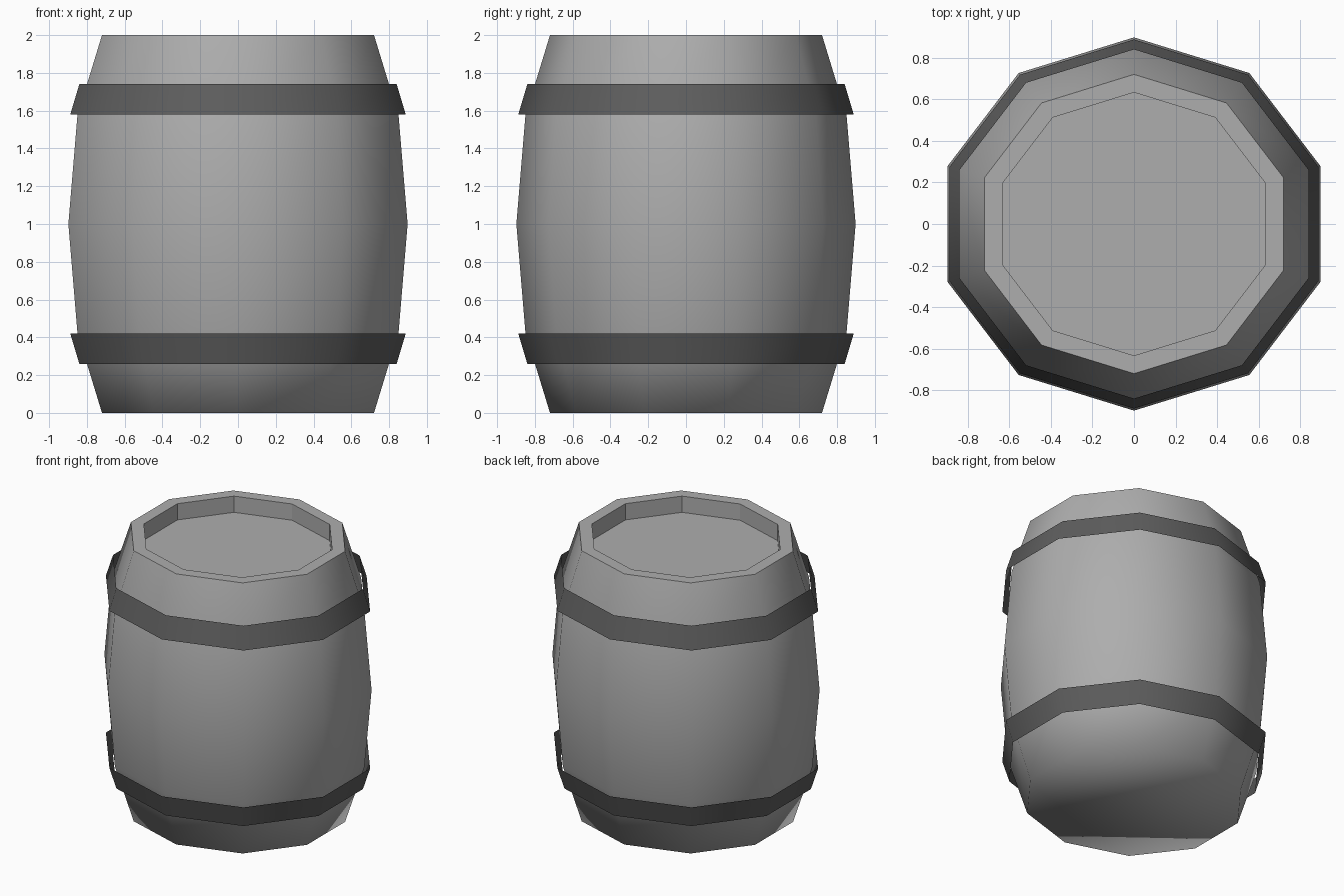
import bpy, bmesh, math

if "Cube" in bpy.data.objects:
    bpy.data.objects.remove(bpy.data.objects["Cube"])

SIDES = 10
X_STRETCH = 1 / math.cos(math.radians(18))  # makes width equal depth


def material(name, value):
    m = bpy.data.materials.new(name)
    m.diffuse_color = (value, value, value, 1)
    m.use_nodes = True
    m.node_tree.nodes["Principled BSDF"].inputs["Base Color"].default_value = m.diffuse_color
    return m


def lathe(name, profile, mat, smooth_rows, cap_bottom=False, cap_top=False):
    """Sweep (radius, z) points around z as a ten-sided shell."""
    bm = bmesh.new()
    rings = []
    for r, z in profile:
        ring = []
        for i in range(SIDES):
            a = math.pi / 2 + i * math.tau / SIDES
            ring.append(bm.verts.new((r * X_STRETCH * math.cos(a), r * math.sin(a), z)))
        rings.append(ring)
    for row, (low, high) in enumerate(zip(rings, rings[1:])):
        for i in range(SIDES):
            j = (i + 1) % SIDES
            face = bm.faces.new((low[i], low[j], high[j], high[i]))
            face.smooth = row < smooth_rows
    if cap_bottom:
        bm.faces.new(rings[0][::-1]).smooth = True
    if cap_top:
        bm.faces.new(rings[-1])
    mesh = bpy.data.meshes.new(name)
    bm.to_mesh(mesh)
    bm.free()
    mesh.materials.append(mat)
    obj = bpy.data.objects.new(name, mesh)
    bpy.context.collection.objects.link(obj)
    return obj


grey = material("barrel grey", 0.42)
dark = material("band dark grey", 0.11)

# Barrel: bulging staves, flat rim, recessed lid
lathe("barrel_body",
      [(0.72, 0), (0.85, 0.425), (0.898, 1), (0.85, 1.575), (0.72, 2),
       (0.633, 2), (0.633, 1.88)],
      grey, smooth_rows=4, cap_bottom=True, cap_top=True)

# Hoops: thin open bands standing slightly off the staves
lathe("lower_band", [(0.84, 0.26), (0.888, 0.42)], dark, smooth_rows=1)
lathe("upper_band", [(0.888, 1.58), (0.84, 1.74)], dark, smooth_rows=1)
